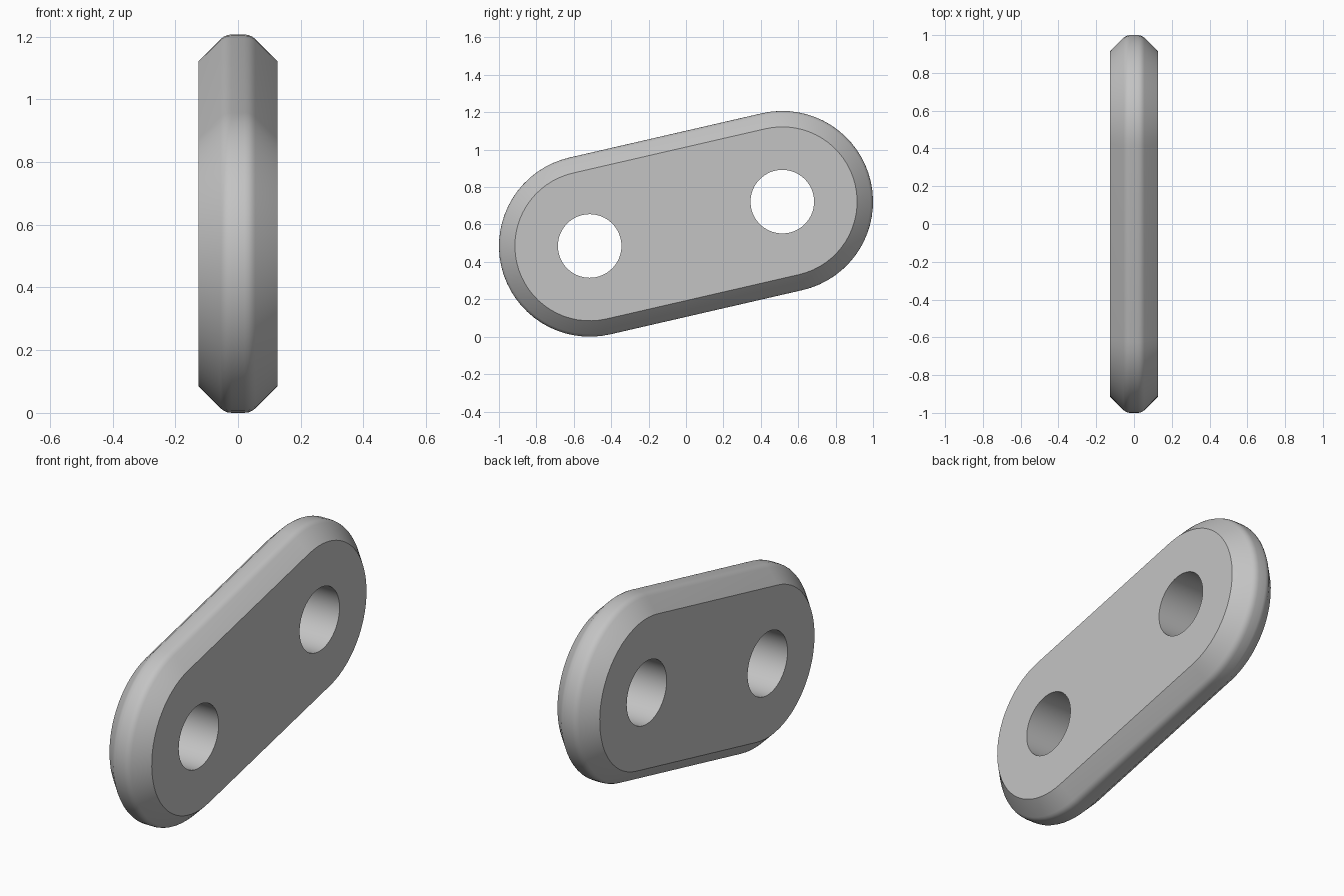
import bpy, bmesh, math
from mathutils import Vector

default = bpy.data.objects.get("Cube")
if default:
    bpy.data.objects.remove(default, do_unlink=True)

# Main dimensions
HALF_THICK = 0.126
HOLE_R = 0.17
LOW = Vector((0, -0.515, 0.485))
HIGH = Vector((0, 0.515, 0.722))
TILT = math.atan2(HIGH.z - LOW.z, HIGH.y - LOW.y)
ARC_STEPS = 32

# One flat grey
grey = bpy.data.materials.new("grey")
grey.use_nodes = True
color = (0.55, 0.55, 0.55, 1)
grey.diffuse_color = color
grey.node_tree.nodes["Principled BSDF"].inputs["Base Color"].default_value = color

# Edge section (x, radius): wide chamfer rounded into a narrow flat rim
half = [(HALF_THICK, 0.400), (0.055, 0.471), (0.046, 0.478), (0.034, 0.4835), (0.021, 0.485)]
section = half + [(-x, r) for x, r in reversed(half)]


def stadium(bm, x, radius):
    """Ring of vertices around both ends of the link."""
    ring = []
    for centre, start in ((HIGH, TILT - math.pi / 2), (LOW, TILT + math.pi / 2)):
        for i in range(ARC_STEPS + 1):
            a = start + math.pi * i / ARC_STEPS
            ring.append(bm.verts.new(centre + Vector((x, radius * math.cos(a), radius * math.sin(a)))))
    return ring


# Link plate body
bm = bmesh.new()
rings = [stadium(bm, x, r) for x, r in section]
for a, b in zip(rings, rings[1:]):
    for i in range(len(a)):
        j = (i + 1) % len(a)
        bm.faces.new((a[i], a[j], b[j], b[i]))
bm.faces.new(rings[0])
bm.faces.new(rings[-1])
bmesh.ops.recalc_face_normals(bm, faces=bm.faces)
mesh = bpy.data.meshes.new("link_plate")
bm.to_mesh(mesh)
bm.free()
mesh.materials.append(grey)
plate = bpy.data.objects.new("link_plate", mesh)
bpy.context.collection.objects.link(plate)

# Pin holes through both ends
for name, centre in (("low_hole_cutter", LOW), ("high_hole_cutter", HIGH)):
    bpy.ops.mesh.primitive_cylinder_add(vertices=64, radius=HOLE_R, depth=1,
                                        location=centre, rotation=(0, math.pi / 2, 0))
    cutter = bpy.context.object
    cutter.name = name
    cutter.hide_render = True
    cutter.data.materials.append(grey)
    bpy.ops.object.select_all(action="DESELECT")
    plate.select_set(True)
    bpy.context.view_layer.objects.active = plate
    mod = plate.modifiers.new("pin_hole", "BOOLEAN")
    mod.operation = "DIFFERENCE"
    mod.solver = "EXACT"
    mod.object = cutter
    bpy.ops.object.modifier_apply(modifier=mod.name)
    bpy.data.objects.remove(cutter, do_unlink=True)

# Smooth rim and holes, crisp chamfer edges
bpy.ops.object.shade_smooth_by_angle(angle=math.radians(30))
